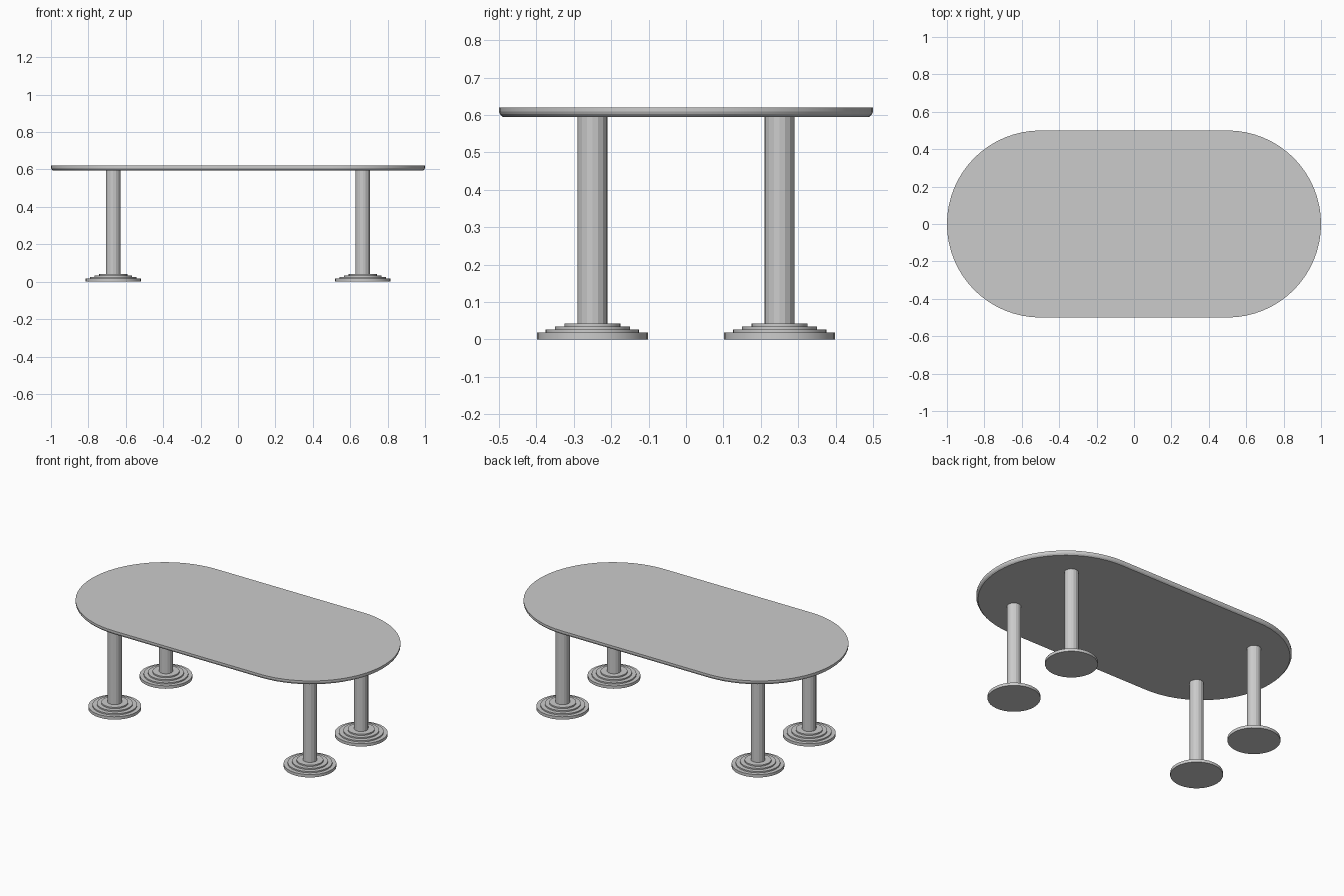
import bpy
import bmesh
from math import cos, sin, pi, radians

cube = bpy.data.objects.get("Cube")
if cube:
    bpy.data.objects.remove(cube, do_unlink=True)

grey = bpy.data.materials.new("plain grey")
grey.use_nodes = True
GREY = (0.6, 0.6, 0.6, 1)
grey.diffuse_color = GREY
grey.node_tree.nodes["Principled BSDF"].inputs["Base Color"].default_value = GREY


def circle(radius, z, sides):
    return [(radius * cos(2 * pi * i / sides), radius * sin(2 * pi * i / sides), z)
            for i in range(sides)]


def stadium(inset, z, steps=32):
    """Outline of two half circles joined by straight sides."""
    pts = []
    for side, start in ((1, -pi / 2), (-1, pi / 2)):
        for i in range(steps + 1):
            a = start + pi * i / steps
            pts.append((side * 0.5 + (0.5 - inset) * cos(a), (0.5 - inset) * sin(a), z))
    return pts


def loft(name, rings, location=(0, 0, 0), smooth=None):
    """Closed solid through a stack of matching rings."""
    bm = bmesh.new()
    loops = [[bm.verts.new(p) for p in ring] for ring in rings]
    n = len(loops[0])
    for low, high in zip(loops, loops[1:]):
        for i in range(n):
            j = (i + 1) % n
            bm.faces.new((low[i], low[j], high[j], high[i]))
    bm.faces.new(loops[0][::-1])
    bm.faces.new(loops[-1])
    mesh = bpy.data.meshes.new(name)
    bm.to_mesh(mesh)
    bm.free()
    mesh.materials.append(grey)
    obj = bpy.data.objects.new(name, mesh)
    obj.location = location
    bpy.context.collection.objects.link(obj)
    if smooth:
        bpy.ops.object.select_all(action="DESELECT")
        obj.select_set(True)
        bpy.context.view_layer.objects.active = obj
        bpy.ops.object.shade_smooth_by_angle(angle=radians(smooth))
    return obj


# Tabletop with an undercut lower edge
loft("tabletop", [stadium(0.01, 0.595), stadium(0.003, 0.602),
                  stadium(0, 0.609), stadium(0, 0.62)], smooth=15)

# Four round legs, each on a stepped foot
foot_steps = [(0.148, 0, 0.018), (0.125, 0.018, 0.026),
              (0.1, 0.026, 0.034), (0.075, 0.034, 0.042)]
for x, end in ((0.667, "left"), (-0.667, "right")):
    for y, row in ((-0.25, "front"), (0.25, "back")):
        label = f"{row}_{end}"
        loft(f"{label}_leg", [circle(0.04, 0.04, 16), circle(0.04, 0.597, 16)], (x, y, 0))
        profile = []
        for radius, low, high in foot_steps:
            profile += [circle(radius, low, 32), circle(radius, high, 32)]
        loft(f"{label}_foot", profile, (x, y, 0), smooth=30)
